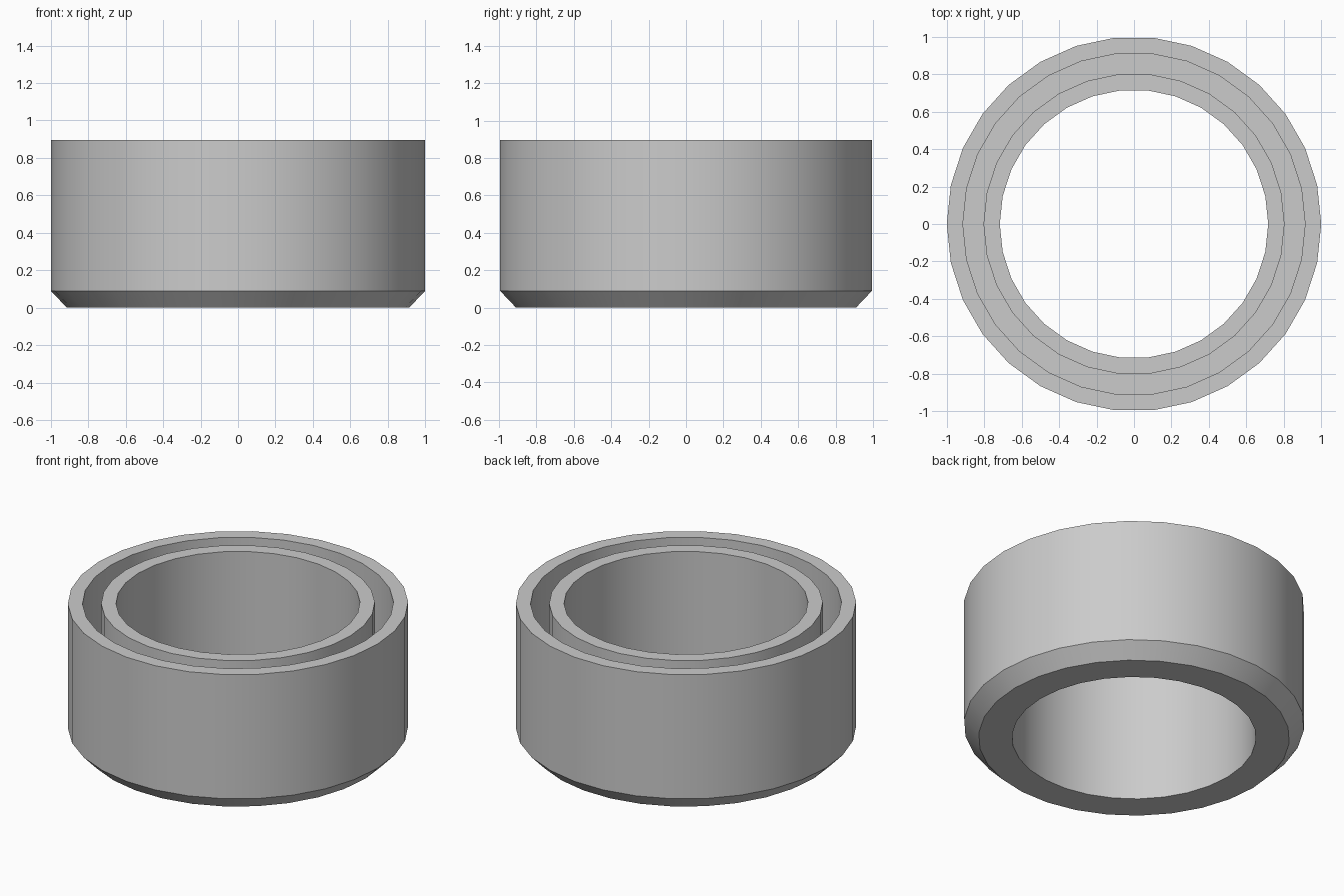
import bpy, bmesh, math

if "Cube" in bpy.data.objects:
    bpy.data.objects.remove(bpy.data.objects["Cube"])

SIDES = 30

# Cross-section as (radius, height), one closed loop
profile = [
    (0.914, 0.0),    # underside outer rim
    (1.0, 0.09),     # top of chamfer
    (1.0, 0.895),    # outer wall top
    (0.914, 0.895),  # groove outer edge
    (0.914, 0.09),   # groove floor
    (0.804, 0.09),
    (0.804, 0.895),  # inner wall top
    (0.717, 0.895),
    (0.717, 0.0),    # bore bottom
]

grey = bpy.data.materials.new("light grey")
grey.diffuse_color = (0.6, 0.6, 0.6, 1)
grey.use_nodes = True
grey.node_tree.nodes["Principled BSDF"].inputs["Base Color"].default_value = grey.diffuse_color

# Sweep the cross-section around the vertical axis
bm = bmesh.new()
rings = []
for i in range(SIDES):
    a = 2 * math.pi * i / SIDES
    rings.append([bm.verts.new((r * math.cos(a), r * math.sin(a), z)) for r, z in profile])
n = len(profile)
for i in range(SIDES):
    p, q = rings[i], rings[(i + 1) % SIDES]
    for j in range(n):
        k = (j + 1) % n
        bm.faces.new((p[j], q[j], q[k], p[k]))
bmesh.ops.recalc_face_normals(bm, faces=bm.faces)

mesh = bpy.data.meshes.new("grooved_ring")
bm.to_mesh(mesh)
bm.free()
mesh.materials.append(grey)
ring = bpy.data.objects.new("grooved_ring", mesh)
bpy.context.collection.objects.link(ring)

# Smooth round walls, crisp rims
bpy.context.view_layer.objects.active = ring
ring.select_set(True)
bpy.ops.object.shade_smooth_by_angle(angle=math.radians(30))
